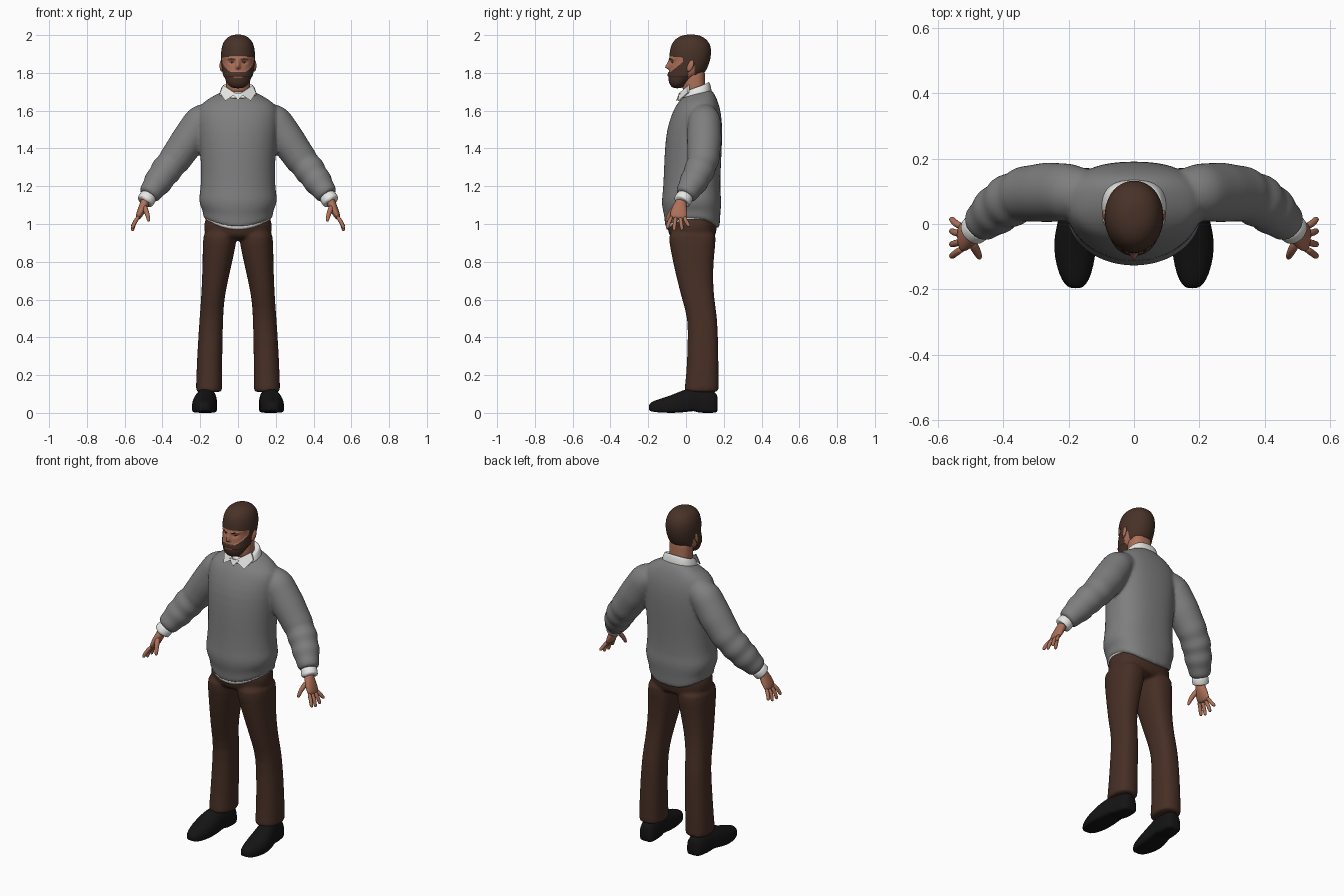
import bpy, bmesh, math
from math import sin, cos, pi, exp
from mathutils import Vector


def material(name, r, g, b):
    m = bpy.data.materials.new(name)
    m.diffuse_color = (r, g, b, 1)
    return m


GREY = material("sweater grey", .21, .21, .21)
BROWN = material("trouser brown", .062, .028, .018)
HAIR = material("hair brown", .065, .032, .021)
SKIN = material("skin", .42, .165, .10)
WHITE = material("shirt white", .80, .80, .78)
BLACK = material("shoe black", .007, .007, .007)
LIP = material("lip", .30, .09, .065)


def power(v, n):
    return math.copysign(abs(v) ** (2 / n), v)


def slab(z, yf, yb, rx, tilt=0, drop_f=0, drop_b=0, cx=0, nf=2.0, nb=2.5, n=24):
    """Horizontal section: front/back depth, half width, tilt and hem drops."""
    mid, half, pts = (yf + yb) / 2, (yb - yf) / 2, []
    for i in range(n):
        a = 2 * pi * i / n
        e = nb if sin(a) > 0 else nf
        dz = tilt * sin(a) - (drop_b if sin(a) > 0 else drop_f) * sin(a) ** 2
        pts.append(Vector((cx + rx * power(cos(a), e), mid + half * power(sin(a), e), z + dz)))
    return pts


def tube(path, n=16):
    """Sections along a path of (x, y, z, radius towards y, other radius)."""
    rings, ps = [], [Vector(p[:3]) for p in path]
    for i, p in enumerate(path):
        t = (ps[min(i + 1, len(ps) - 1)] - ps[max(i - 1, 0)]).normalized()
        u = (Vector((0, 1, 0)) - t * t.y).normalized()
        v = t.cross(u)
        rings.append([ps[i] + u * p[3] * cos(2 * pi * k / n) + v * p[-1] * sin(2 * pi * k / n)
                      for k in range(n)])
    return rings


def loft(bm, rings, side=1):
    loops = [[bm.verts.new((p.x * side, p.y, p.z)) for p in r] for r in rings]
    n = len(loops[0])
    for a, b in zip(loops, loops[1:]):
        for i in range(n):
            bm.faces.new((a[i], a[(i + 1) % n], b[(i + 1) % n], b[i]))
    bm.faces.new(loops[0])
    bm.faces.new(loops[-1])


def finish(name, bm, mats, subdiv=2, voxel=0):
    bmesh.ops.recalc_face_normals(bm, faces=bm.faces)
    me = bpy.data.meshes.new(name)
    bm.to_mesh(me)
    bm.free()
    for m in mats:
        me.materials.append(m)
    ob = bpy.data.objects.new(name, me)
    bpy.context.collection.objects.link(ob)
    if subdiv:
        ob.modifiers.new("subdivide", 'SUBSURF').levels = subdiv
    if voxel:
        r = ob.modifiers.new("fuse", 'REMESH')
        r.mode, r.voxel_size = 'VOXEL', voxel
        s = ob.modifiers.new("relax", 'SMOOTH')
        s.factor, s.iterations = .5, 5
    bpy.context.view_layer.update()
    dg = bpy.context.evaluated_depsgraph_get()
    ob.data = bpy.data.meshes.new_from_object(ob.evaluated_get(dg))
    ob.modifiers.clear()
    ob.data.polygons.foreach_set("use_smooth", [True] * len(ob.data.polygons))
    if not ob.data.materials:
        for m in mats:
            ob.data.materials.append(m)
    return ob


# Sweater: torso fused with two wrinkled sleeves
bm = bmesh.new()
loft(bm, [slab(*r) for r in (
    (1.025, -.112, .178, .183, 0, .05, .055), (1.035, -.113, .18, .185, 0, .045, .05),
    (1.075, -.116, .182, .188, 0, .03, .03), (1.095, -.126, .186, .203, 0, .02, .015),
    (1.14, -.131, .189, .210, 0, .015, .01), (1.175, -.124, .182, .200, 0, .01, .01),
    (1.28, -.118, .184, .196), (1.38, -.115, .190, .202), (1.50, -.104, .194, .212),
    (1.58, -.078, .188, .215), (1.63, -.053, .176, .205), (1.665, -.035, .158, .155, .015),
    (1.69, -.022, .135, .10, .02), (1.70, -.01, .12, .07, .02))])
arm = [(.13, .095, 1.58, .07), (.198, .097, 1.545, .090), (.265, .097, 1.44, .094),
       (.335, .092, 1.34, .086), (.38, .072, 1.285, .082), (.415, .048, 1.235, .078),
       (.45, .018, 1.185, .068), (.478, -.006, 1.146, .052)]
path = []
for i in range(len(arm) - 1):
    for k in range(4):
        p = [a + (b - a) * k / 4 for a, b in zip(arm[i], arm[i + 1])]
        if i > 2:
            p[3] *= 1 + .045 * sin((4 * i + k) * pi / 2.5)
        path.append(p)
path.append(arm[-1])
for s in (1, -1):
    loft(bm, tube(path), s)
finish("sweater", bm, [GREY], 1, .009)

# Trousers: hips fused with two legs
bm = bmesh.new()
loft(bm, [slab(z, f, b, w) for z, f, b, w in (
    (.915, -.07, .14, .13), (.94, -.093, .16, .183), (1.0, -.103, .166, .182), (1.06, -.10, .165, .172))])
for s in (1, -1):
    loft(bm, [slab(z, f, b, (o - i) / 2, cx=(o + i) / 2, nf=2.2) for z, i, o, f, b in (
        (.108, .084, .223, -.010, .173), (.12, .084, .223, -.010, .173), (.2, .084, .221, .001, .173),
        (.35, .082, .214, .008, .171), (.5, .079, .204, .011, .167), (.6, .073, .196, -.022, .150),
        (.7, .053, .191, -.047, .143), (.8, .030, .188, -.070, .146), (.9, .008, .187, -.090, .157),
        (.98, .003, .184, -.100, .165))], s)
finish("trousers", bm, [BROWN], 1, .009)

# Shirt tail below the front hem
bm = bmesh.new()
loft(bm, [slab(1.06, -.105, .165, .175), slab(1.03, -.107, .17, .179, 0, .06, .03),
          slab(1.022, -.107, .17, .179, 0, .06, .03)])
finish("shirt_tail", bm, [WHITE], 1)

# Collar band, flaps and small shirt opening
bm = bmesh.new()
loft(bm, [slab(*r) for r in ((1.672, -.034, .137, .102, .012), (1.69, -.03, .136, .100, .02),
                             (1.718, -.020, .128, .090, .027), (1.728, -.012, .12, .082, .028),
                             (1.715, 0, .108, .07, .02))])
finish("collar_band", bm, [WHITE])
bm = bmesh.new()


def plate(pts, offset=.008):
    a = [bm.verts.new(p) for p in pts]
    b = [bm.verts.new((p[0], p[1] + offset, p[2])) for p in pts]
    bm.faces.new(a)
    bm.faces.new(b[::-1])
    for i in range(len(a)):
        j = (i + 1) % len(a)
        bm.faces.new((a[i], b[i], b[j], a[j]))


for s in (1, -1):
    plate([(s * .010, -.040, 1.690), (s * .078, .012, 1.735), (s * .096, .008, 1.695), (s * .068, -.042, 1.652)])
plate([(-.03, -.037, 1.69), (.03, -.037, 1.69), (0, -.052, 1.655)])
ob = finish("collar_flaps", bm, [WHITE], 0)
ob.data.polygons.foreach_set("use_smooth", [False] * len(ob.data.polygons))

# Neck
bm = bmesh.new()
loft(bm, [slab(z, f, b, w) for z, f, b, w in (
    (1.68, -.02, .105, .066), (1.74, -.018, .102, .064), (1.78, -.02, .100, .066), (1.84, -.01, .10, .06))])
finish("neck", bm, [SKIN])

# Head: dense surface shaped and coloured by position
bm = bmesh.new()
loft(bm, [slab(*r, nb=2.1) for r in (
    (1.718, -.068, -.025, .026), (1.733, -.083, -.004, .050), (1.752, -.092, .015, .062),
    (1.78, -.096, .062, .074), (1.80, -.093, .096, .079), (1.83, -.089, .112, .083),
    (1.87, -.087, .126, .087), (1.91, -.084, .131, .087), (1.95, -.075, .126, .080),
    (1.98, -.052, .102, .062), (1.995, -.02, .072, .036), (1.999, .005, .05, .014))])
head = finish("head", bm, [SKIN, HAIR, LIP, BLACK], 3)


def head_colour(c):
    x, y, z = abs(c.x), c.y, c.z
    if z > 1.888 - .15 * max(0, x - .045) or (y > -.015 and z > 1.84) or (y > .045 and z > 1.785):
        return 1
    if y < -.045:
        if ((x - .033) / .012) ** 2 + ((z - 1.857) / .0045) ** 2 < 1:
            return 3
        if .014 < x < .054 and abs(z - 1.874 + .1 * abs(x - .034)) < .004:
            return 1
        if x < .023 and abs(z - 1.777) < .005:
            return 2
    if y < .012 and z < 1.803 + .8 * max(0, y + .085):
        return 1
    return 0


for v in head.data.vertices:
    c = v.co.copy()
    if c.y < -.03:
        rise = min(1, max(0, (1.878 - c.z) / .045)) if c.z > 1.829 else exp(-((c.z - 1.829) / .008) ** 2)
        v.co.y -= .022 * rise * exp(-(c.x / .011) ** 2)
        v.co.y += .008 * exp(-((abs(c.x) - .033) / .016) ** 2 - ((c.z - 1.858) / .011) ** 2)
        v.co.y -= .004 * exp(-((c.z - 1.877) / .008) ** 2)
    if head_colour(c) == 1 and c.z > 1.78:
        out = Vector((c.x, c.y - .025, (c.z - 1.88) * .3)).normalized()
        v.co += out * .004
for p in head.data.polygons:
    p.material_index = head_colour(p.center)

# Ears
for s, side in ((1, "left"), (-1, "right")):
    bm = bmesh.new()
    bmesh.ops.create_uvsphere(bm, u_segments=16, v_segments=10, radius=1)
    for v in bm.verts:
        x, y, z = v.co
        v.co = (s * (.086 + .010 * x + .006 * y), .022 + .018 * y + .008 * z, 1.838 + .031 * z)
    finish(side + "_ear", bm, [SKIN], 0)

    # Shirt cuff
    bm = bmesh.new()
    loft(bm, tube([(.468, .0, 1.155, .045), (.478, -.008, 1.140, .047), (.490, -.020, 1.122, .047),
                   (.494, -.024, 1.116, .045), (.494, -.024, 1.116, .03)]), s)
    finish(side + "_cuff", bm, [WHITE], 1)

    # Hand: palm, four fingers and thumb
    bm = bmesh.new()
    loft(bm, tube([(.485, -.018, 1.135, .028, .024), (.494, -.028, 1.11, .031, .024),
                   (.507, -.035, 1.08, .043, .023), (.524, -.040, 1.045, .047, .018),
                   (.533, -.042, 1.025, .042, .012)]), s)
    for yb, yt, zt in ((-.074, -.098, .975), (-.052, -.062, .963), (-.030, -.022, .966), (-.010, .014, .985)):
        ym = (yb + yt) / 2 - .002
        loft(bm, tube([(.522, yb, 1.045, .011), (.546, ym, 1.012, .0118), (.556, yt, (zt + 1.0) / 2, .0105),
                       (.559, yt, zt + .004, .009), (.558, yt, zt, .005)], 8), s)
    loft(bm, tube([(.500, -.045, 1.10, .016), (.487, -.074, 1.072, .0155), (.477, -.092, 1.042, .0125),
                   (.473, -.102, 1.018, .0095), (.472, -.104, 1.013, .005)], 8), s)
    finish(side + "_hand", bm, [SKIN], 1)

    # Shoe: flat-bottomed sections from toe to heel
    bm = bmesh.new()
    rings = []
    for y, cx, w, z0, h in ((-.197, .178, .014, .016, .040), (-.188, .179, .032, .008, .056),
                            (-.155, .180, .050, .003, .070), (-.10, .181, .063, 0, .086),
                            (-.05, .180, .066, 0, .106), (0, .174, .062, .004, .128),
                            (.045, .168, .056, .012, .135), (.06, .165, .054, 0, .135),
                            (.12, .160, .052, 0, .125), (.158, .157, .044, 0, .11), (.168, .156, .028, .006, .09)):
        ring = []
        for k in range(20):
            a = 2 * pi * k / 20
            e = 2.2 if sin(a) > 0 else 5
            ring.append(Vector((cx + w * power(cos(a), e), y,
                                z0 + (h - z0) * (.35 + (.65 if sin(a) > 0 else .35) * power(sin(a), e)))))
        rings.append(ring)
    loft(bm, rings, s)
    finish(side + "_shoe", bm, [BLACK], 1)
